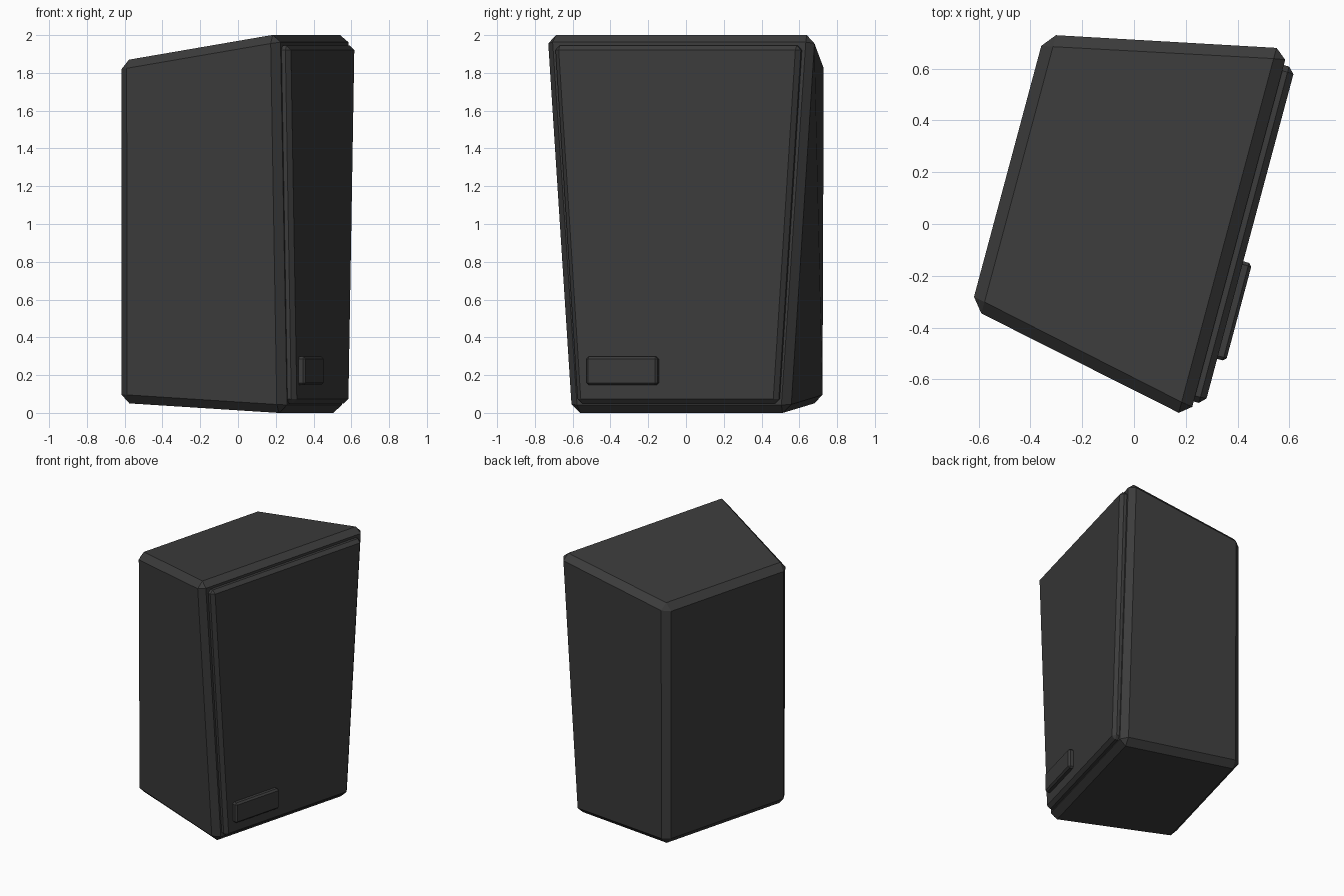
import bpy
import math

if "Cube" in bpy.data.objects:
    bpy.data.objects.remove(bpy.data.objects["Cube"], do_unlink=True)

# Charcoal finish shared by all parts
charcoal = bpy.data.materials.new("charcoal")
charcoal.use_nodes = True
colour = (0.045, 0.045, 0.045, 1)
charcoal.diffuse_color = colour
charcoal.node_tree.nodes["Principled BSDF"].inputs["Base Color"].default_value = colour

TURN = math.radians(-15)   # the cabinet is toed in about z
MID = 0.07                 # sideways centre of the cabinet


def rect(depth, centre, low_half, high_half, low, high):
    """Upright trapezoid at one depth, listed round from the lower side."""
    return [(depth, centre - low_half, low), (depth, centre + low_half, low),
            (depth, centre + high_half, high), (depth, centre - high_half, high)]


def loft_box(name, back, front, bevel):
    """Join a back and a front outline into a chamfered block."""
    faces = [(3, 2, 1, 0), (4, 5, 6, 7)]
    faces += [(i, (i + 1) % 4, (i + 1) % 4 + 4, i + 4) for i in range(4)]
    mesh = bpy.data.meshes.new(name)
    mesh.from_pydata(back + front, [], faces)
    mesh.materials.append(charcoal)
    obj = bpy.data.objects.new(name, mesh)
    bpy.context.collection.objects.link(obj)
    obj.rotation_euler.z = TURN
    mod = obj.modifiers.new("chamfer", "BEVEL")
    mod.width = bevel
    mod.segments = 1
    mod.limit_method = "NONE"
    return obj


# Cabinet: rectangular back, wider tapering front, sloping top and bottom
loft_box("cabinet",
         rect(-0.524, MID, 0.547, 0.547, 0.053, 1.863),
         rect(0.40, MID, 0.602, 0.742, -0.003, 2.008), 0.045)

# Grille: thin tapering panel on the front
loft_box("grille",
         rect(0.37, MID, 0.55, 0.674, 0.05, 1.945),
         rect(0.445, MID, 0.55, 0.674, 0.05, 1.945), 0.024)

# Badge: blank raised plate low on the grille
loft_box("badge_plate",
         rect(0.43, -0.225, 0.195, 0.195, 0.147, 0.298),
         rect(0.48, -0.225, 0.195, 0.195, 0.147, 0.298), 0.012)
